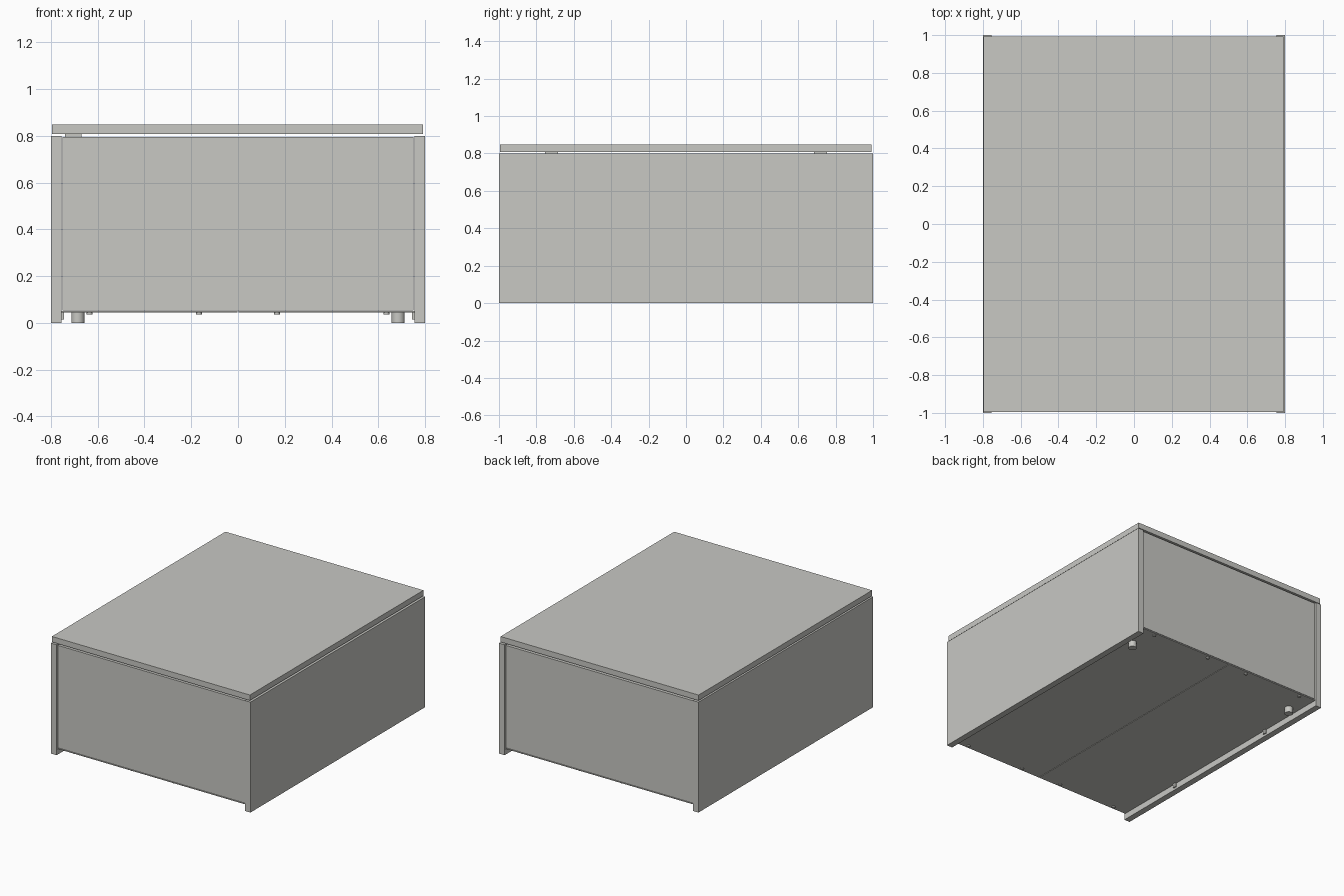
import bpy, bmesh

if "Cube" in bpy.data.objects:
    bpy.data.objects.remove(bpy.data.objects["Cube"])

mat = bpy.data.materials.new("warm light grey")
mat.diffuse_color = (0.58, 0.58, 0.55, 1)
mat.use_nodes = True
mat.node_tree.nodes["Principled BSDF"].inputs["Base Color"].default_value = mat.diffuse_color


def finish(bm, name):
    me = bpy.data.meshes.new(name)
    bm.to_mesh(me)
    bm.free()
    me.materials.append(mat)
    ob = bpy.data.objects.new(name, me)
    bpy.context.collection.objects.link(ob)
    return ob


def box(name, x0, x1, y0, y1, z0, z1):
    bm = bmesh.new()
    bmesh.ops.create_cube(bm, size=1)
    for v in bm.verts:
        v.co = (x1 if v.co.x > 0 else x0, y1 if v.co.y > 0 else y0, z1 if v.co.z > 0 else z0)
    return finish(bm, name)


def cyl(name, x, y, z0, z1, r, n=32):
    bm = bmesh.new()
    bmesh.ops.create_cone(bm, cap_ends=True, segments=n, radius1=r, radius2=r, depth=z1 - z0)
    for v in bm.verts:
        v.co.x += x
        v.co.y += y
        v.co.z += (z0 + z1) / 2
    for f in bm.faces:
        f.smooth = len(f.verts) == 4
    for e in bm.edges:
        e.smooth = e.calc_face_angle(0) < 0.6
    return finish(bm, name)


# lid, floating slightly above the carcass
box("lid", -0.796, 0.792, -0.995, 0.993, 0.808, 0.848)

# lid spacer pads on the left
for y in (-0.72, 0.72):
    box("lid_pad", -0.74, -0.67, y - 0.035, y + 0.035, 0.795, 0.808)

for s in (-1, 1):
    # side panels
    box("side_panel", min(s * 0.755, s * 0.8), max(s * 0.755, s * 0.8), -1, 1, 0, 0.8)
    # front and back panels, set in a little
    box("end_panel", -0.75, 0.75, min(s * 0.95, s * 0.993), max(s * 0.95, s * 0.993), 0.053, 0.795)
    # bottom boards with a seam down the middle
    box("bottom_board", min(s * 0.002, s * 0.755), max(s * 0.002, s * 0.755), -0.993, 0.993, 0.044, 0.05)
    # feet at the back only
    cyl("foot", s * 0.685, 0.8, 0, 0.044, 0.028)
    # bolt heads under the front and back edges
    for x in (-0.635, -0.167, 0.167, 0.635):
        cyl("bolt_head", x, s * 0.97, 0.036, 0.044, 0.012, 16)
    # small brackets inside the side panels
    for y in (-0.47, 0.47):
        box("side_bracket", min(s * 0.745, s * 0.755), max(s * 0.745, s * 0.755),
            y - 0.012, y + 0.012, 0.015, 0.044)
